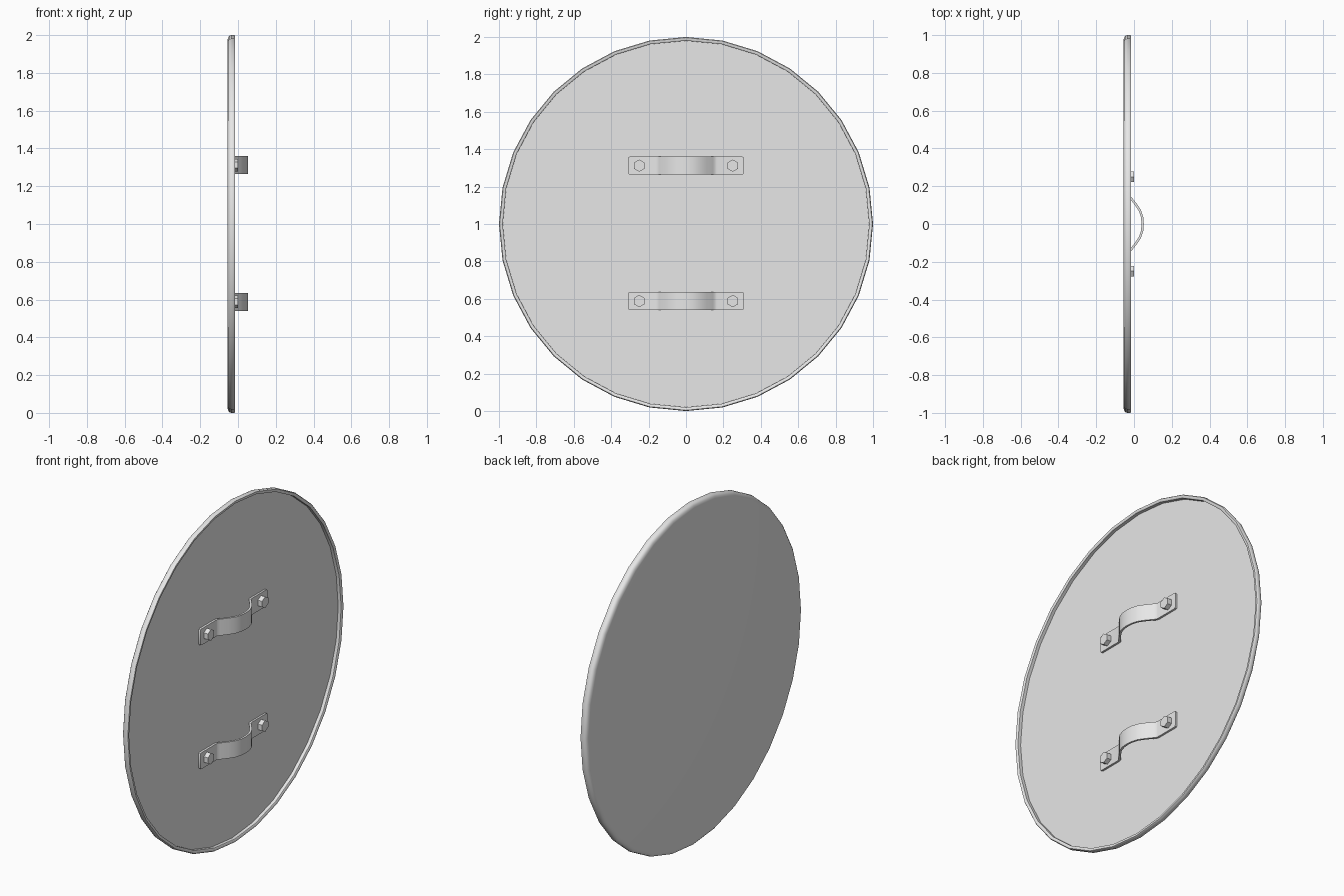
import bpy, bmesh, math
from mathutils import Matrix, Vector

cube = bpy.data.objects.get("Cube")
if cube:
    bpy.data.objects.remove(cube, do_unlink=True)

grey = bpy.data.materials.new("plain_grey")
grey.use_nodes = True
grey.diffuse_color = (0.8, 0.8, 0.8, 1)
grey.node_tree.nodes["Principled BSDF"].inputs["Base Color"].default_value = (0.8, 0.8, 0.8, 1)


def finish(name, bm, angle=40):
    """Turn a bmesh into a grey object with smooth shading below an angle."""
    bmesh.ops.remove_doubles(bm, verts=bm.verts, dist=1e-5)
    bmesh.ops.recalc_face_normals(bm, faces=bm.faces)
    mesh = bpy.data.meshes.new(name)
    bm.to_mesh(mesh)
    bm.free()
    mesh.materials.append(grey)
    obj = bpy.data.objects.new(name, mesh)
    bpy.context.collection.objects.link(obj)
    bpy.ops.object.select_all(action='DESELECT')
    obj.select_set(True)
    bpy.context.view_layer.objects.active = obj
    bpy.ops.object.shade_smooth_by_angle(angle=math.radians(angle))
    return obj


SIDES = 32
INNER = -0.038          # recessed inner face of the disc
THICK = 0.012           # strap thickness


# Disc with rounded back edge and a raised rim: (radius, x) profile spun round x
def make_disc():
    profile = [(0, -0.055), (0.975, -0.055), (0.988, -0.052), (0.997, -0.045),
               (1, -0.036), (1, -0.02), (0.996, -0.015), (0.985, -0.015),
               (0.98, -0.019), (0.98, INNER), (0, INNER)]
    bm = bmesh.new()
    verts = [bm.verts.new((x, 0, 1 + r)) for r, x in profile]
    edges = [bm.edges.new(pair) for pair in zip(verts, verts[1:])]
    bmesh.ops.spin(bm, geom=verts + edges, cent=(0, 0, 1), axis=(1, 0, 0),
                   angle=math.tau, steps=SIDES)
    return finish("shield_disc", bm)


# Bent strap: a rectangular section swept along a mirrored path
def make_strap(name, z):
    foot = INNER + THICK / 2
    # (y, x, half width), narrowing at the end for rounded corners
    half = [(0.31, foot, 0.038), (0.307, foot, 0.045), (0.3, foot, 0.048),
            (0.165, foot, 0.048), (0.152, -0.029, 0.048), (0.14, -0.019, 0.048),
            (0.105, 0.009, 0.048), (0.072, 0.031, 0.048), (0.036, 0.043, 0.048)]
    path = half + [(0, 0.046, 0.048)] + [(-y, x, w) for y, x, w in reversed(half)]
    bm = bmesh.new()
    rings = []
    for i, (y, x, w) in enumerate(path):
        a, b = path[max(i - 1, 0)], path[min(i + 1, len(path) - 1)]
        tangent = Vector((b[1] - a[1], b[0] - a[0], 0)).normalized()
        normal = Vector((-tangent.y, tangent.x, 0)) * THICK / 2
        mid = Vector((x, y, z))
        side = Vector((0, 0, w))
        rings.append([bm.verts.new(p) for p in (
            mid + normal + side, mid + normal - side,
            mid - normal - side, mid - normal + side)])
    for r, s in zip(rings, rings[1:]):
        for k in range(4):
            n = (k + 1) % 4
            bm.faces.new((r[k], r[n], s[n], s[k]))
    bm.faces.new(rings[0])
    bm.faces.new(rings[-1])
    return finish(name, bm)


# Hexagonal bolt head pointing along +x
def make_bolt(name, y, z):
    base, top = INNER + THICK / 2, 0.001
    bm = bmesh.new()
    turn = Matrix.Rotation(math.radians(30), 4, 'X') @ Matrix.Rotation(math.radians(90), 4, 'Y')
    bmesh.ops.create_cone(bm, cap_ends=True, segments=6, radius1=0.033, radius2=0.033,
                          depth=top - base,
                          matrix=Matrix.Translation(((base + top) / 2, y, z)) @ turn)
    return finish(name, bm, 30)


make_disc()
for level, z in (("upper", 1.312), ("lower", 0.588)):
    make_strap(level + "_arm_strap", z)
    for end, y in (("front", -0.25), ("back", 0.25)):
        make_bolt(f"{level}_{end}_bolt", y, z)
